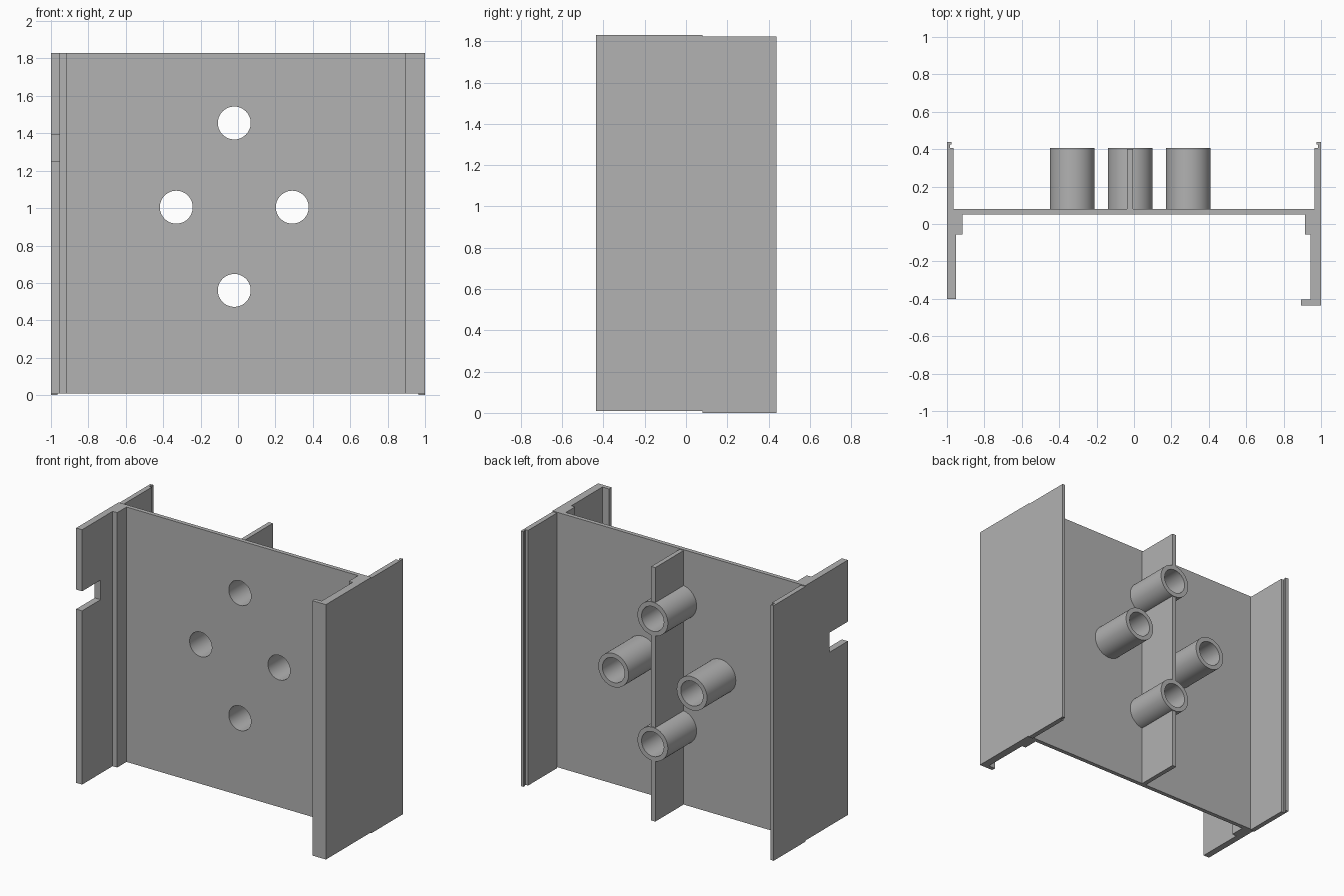
import bpy
import bmesh
import math
from mathutils import Matrix

cube = bpy.data.objects.get("Cube")
if cube:
    bpy.data.objects.remove(cube, do_unlink=True)

GREY = (0.445, 0.445, 0.445, 1)
mat = bpy.data.materials.new("plain grey")
mat.use_nodes = True
mat.diffuse_color = GREY
mat.node_tree.nodes["Principled BSDF"].inputs["Base Color"].default_value = GREY

BOTTOM, TOP = 0.008, 1.83
PLATE_FRONT, PLATE_BACK, TUBE_END = 0.05, 0.08, 0.405
BORE, OUTER = 0.088, 0.12
CENTRES = [(-0.02, 1.455), (-0.02, 0.56), (-0.33, 1.005), (0.29, 1.005)]


def finish(name, bm):
    bmesh.ops.recalc_face_normals(bm, faces=bm.faces[:])
    mesh = bpy.data.meshes.new(name)
    bm.to_mesh(mesh)
    bm.free()
    mesh.materials.append(mat)
    obj = bpy.data.objects.new(name, mesh)
    bpy.context.collection.objects.link(obj)
    return obj


def extrusion(name, outline, z0, z1):
    """Extrude an x-y outline upwards."""
    bm = bmesh.new()
    face = bm.faces.new([bm.verts.new((x, y, z0)) for x, y in outline])
    up = bmesh.ops.extrude_face_region(bm, geom=[face])["geom"]
    verts = [v for v in up if isinstance(v, bmesh.types.BMVert)]
    bmesh.ops.translate(bm, verts=verts, vec=(0, 0, z1 - z0))
    return finish(name, bm)


def rect(x0, x1, y0, y1):
    return [(x0, y0), (x1, y0), (x1, y1), (x0, y1)]


def cylinder_cutter(name, radius):
    """One helper mesh holding a cylinder at every tube centre."""
    bm = bmesh.new()
    for x, z in CENTRES:
        place = Matrix.Translation((x, 0.2, z)) @ Matrix.Rotation(math.pi / 2, 4, "X")
        bmesh.ops.create_cone(bm, cap_ends=True, segments=48, radius1=radius,
                              radius2=radius, depth=1, matrix=place)
    return finish(name, bm)


def cut(obj, cutter):
    cutter.hide_render = True
    cutter.hide_viewport = False
    mod = obj.modifiers.new("cut", "BOOLEAN")
    mod.operation = "DIFFERENCE"
    mod.solver = "EXACT"
    mod.object = cutter
    bpy.context.view_layer.objects.active = obj
    bpy.ops.object.modifier_apply(modifier=mod.name)
    bpy.data.objects.remove(cutter, do_unlink=True)


def smooth(obj):
    bpy.ops.object.select_all(action="DESELECT")
    obj.select_set(True)
    bpy.context.view_layer.objects.active = obj
    bpy.ops.object.shade_smooth_by_angle(angle=math.radians(30))


# Front channel: plate, stepped side walls and the lip on the left wall
channel = extrusion("front_channel", [
    (-1, PLATE_BACK), (-1, -0.4), (-0.953, -0.4), (-0.953, -0.055),
    (-0.917, -0.055), (-0.917, PLATE_FRONT), (0.915, PLATE_FRONT),
    (0.915, -0.055), (0.945, -0.055), (0.945, -0.405), (0.892, -0.405),
    (0.892, -0.435), (1, -0.435), (1, PLATE_BACK)], BOTTOM, TOP)
cut(channel, cylinder_cutter("bore_cutter", BORE))
cut(channel, extrusion("notch_cutter", rect(-1.1, -0.94, -0.5, -0.19), 1.25, 1.39))
smooth(channel)

# Rear side walls, each with a thin hooked edge
for side, name in ((-1, "right_rear_wall"), (1, "left_rear_wall")):
    outline = [(1, PLATE_BACK), (1, 0.438), (0.977, 0.438), (0.977, 0.425),
               (0.985, 0.425), (0.985, TUBE_END), (0.965, TUBE_END), (0.965, PLATE_BACK)]
    extrusion(name, [(side * x, y) for x, y in outline], 0, TOP - 0.006)

# Central rib, interrupted by the tubes
rib = extrusion("centre_rib", rect(-0.037, -0.005, PLATE_BACK, 0.4), BOTTOM, TOP - 0.006)
cut(rib, cylinder_cutter("rib_cutter", OUTER - 0.006))

# Open tubes behind the plate holes
for number, (x, z) in enumerate(CENTRES, 1):
    bm = bmesh.new()
    ring = [bm.verts.new((x + r, y, z)) for r, y in rect(BORE, OUTER, PLATE_BACK, TUBE_END)]
    edges = [bm.edges.new((ring[i], ring[(i + 1) % 4])) for i in range(4)]
    bmesh.ops.spin(bm, geom=ring + edges, cent=(x, 0, z), axis=(0, 1, 0),
                   angle=2 * math.pi, steps=48)
    bmesh.ops.remove_doubles(bm, verts=bm.verts[:], dist=0.0005)
    smooth(finish(f"tube_{number}", bm))
